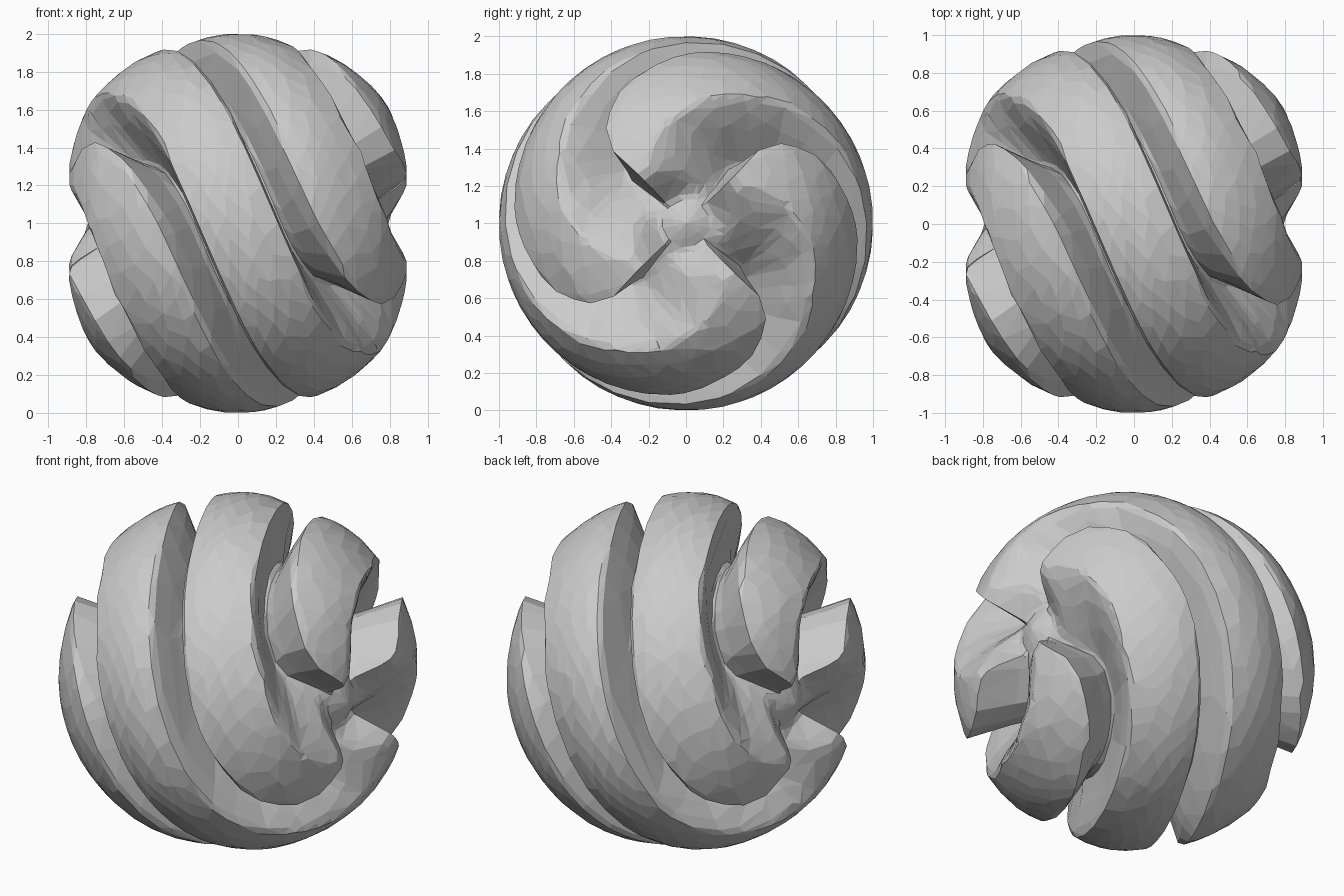
import bpy, bmesh, math

if "Cube" in bpy.data.objects:
    bpy.data.objects.remove(bpy.data.objects["Cube"])

ROWS, COLS, ARMS = 72, 112, 4


def smooth(a, b, x):
    t = max(0.0, min(1.0, (x - a) / (b - a)))
    return t * t * (3 - 2 * t)


def interp(points, x):
    for (x0, y0), (x1, y1) in zip(points, points[1:]):
        if x <= x1:
            return y0 + (y1 - y0) * (x - x0) / (x1 - x0)
    return points[-1][1]


# Ribs wind around the x axis, and the twist dies out towards each pole
TWIST = [(0, 0), (24, 56), (36, 78), (48, 94), (56, 100), (68, 99), (90, 99)]
# Where the flat crest breaks into the slope facing the pole
CREASE = [(0, -0.34), (20, -0.32), (40, -0.25), (53, -0.08), (68, 0.29), (90, 0.33)]
CREST = [(0, 1.0), (25, 1.01), (48, 1.01), (62, 0.98), (72, 0.95), (90, 0.95)]
FLOOR = [(0, 0.66), (50, 0.64), (70, 0.68), (90, 0.75)]


# Distance from the centre: sharp edge on the equator side, long slope to the pole
def radius(phase, lat):
    a = abs(lat)
    s = phase if lat >= 0 else -phase
    s = (s + 0.54) % 1.0 - 0.54
    w = smooth(8, 40, a)
    edge = 0.34 + 0.05 * w
    crease = interp(CREASE, a)
    if s > edge:
        h = 1 - smooth(edge, 0.45, s)
    elif s < crease:
        t = min(1.0, (crease - s) / (crease + 0.46 + 0.06 * w))
        h = (1 - smooth(0, 1, t)) * 0.5 + (1 - t) * 0.5
    else:
        h = 1.0
    tip = 1 - smooth(68, 80, a)
    crest = interp(CREST, a) - 0.03 * (s / 0.4) ** 2 * (1 - w)
    floor = interp(FLOOR, a)
    return floor + (crest - floor) * h * tip


bm = bmesh.new()
rings = []
for i in range(1, ROWS):
    lat = -90 + 180 * i / ROWS
    la = math.radians(lat)
    ring = []
    for j in range(COLS):
        u = ARMS * j / COLS
        r = radius(u - round(u), lat)
        turn = math.copysign(interp(TWIST, abs(lat)), lat)
        phi = math.radians(90 + 90 * u + turn)
        c = r * math.cos(la)
        ring.append(bm.verts.new((r * math.sin(la), c * math.cos(phi),
                                  1 + c * math.sin(phi))))
    rings.append(ring)
for a, b in zip(rings, rings[1:]):
    for j in range(COLS):
        k = (j + 1) % COLS
        bm.faces.new((a[j], a[k], b[k], b[j]))
# Pole caps
for ring, x in ((rings[0], -0.75), (rings[-1], 0.75)):
    p = bm.verts.new((x, 0, 1))
    for j in range(COLS):
        bm.faces.new((ring[j], ring[(j + 1) % COLS], p))
bmesh.ops.recalc_face_normals(bm, faces=bm.faces)

me = bpy.data.meshes.new("swirled_ball")
bm.to_mesh(me)
bm.free()
ball = bpy.data.objects.new("swirled_ball", me)
bpy.context.collection.objects.link(ball)

# Irregular low-poly facets
dec = ball.modifiers.new("facets", 'DECIMATE')
dec.ratio = 0.2
